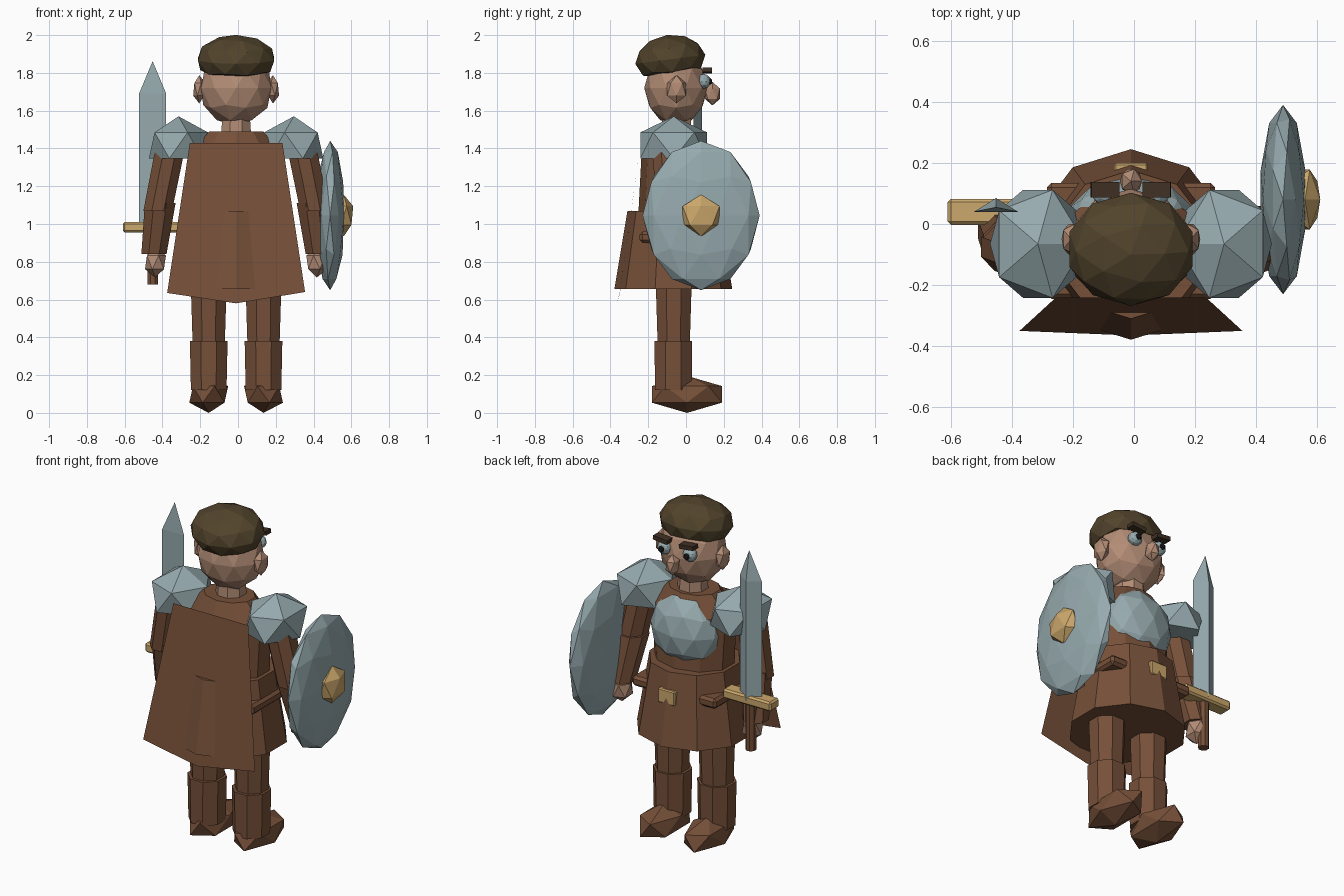
import bpy, bmesh, math
from mathutils import Matrix, Vector, Euler

if "Cube" in bpy.data.objects:
    bpy.data.objects.remove(bpy.data.objects["Cube"])

CX = -0.01  # body centre line


def material(name, r, g, b):
    m = bpy.data.materials.new(name)
    m.diffuse_color = [(c / 255 / 12.92 if c < 11 else ((c / 255 + 0.055) / 1.055) ** 2.4)
                       for c in (r, g, b)] + [1.0]
    m.use_nodes = True
    m.node_tree.nodes["Principled BSDF"].inputs["Base Color"].default_value = m.diffuse_color
    return m


LEATHER = material("brown leather", 118, 80, 57)
STEEL = material("pale steel", 150, 170, 174)
SKIN = material("skin", 178, 140, 117)
GOLD = material("brass", 204, 168, 108)
HAIR = material("dark hair", 82, 68, 44)
BROW = material("dark brow", 64, 48, 36)
BLACK = material("pupil black", 28, 28, 32)


def finish(name, bm, mat):
    bmesh.ops.recalc_face_normals(bm, faces=bm.faces)
    me = bpy.data.meshes.new(name)
    bm.to_mesh(me)
    bm.free()
    me.materials.append(mat)
    ob = bpy.data.objects.new(name, me)
    bpy.context.collection.objects.link(ob)
    return ob


def ball(name, loc, size, mat, sub=1, floor=None, rot=(0, 0, 0)):
    """Faceted ellipsoid; floor flattens everything below that unit height."""
    bm = bmesh.new()
    bmesh.ops.create_icosphere(bm, subdivisions=sub, radius=1)
    if floor is not None:
        for v in bm.verts:
            v.co.z = max(v.co.z, floor)
    bm.transform(Matrix.LocRotScale(Vector(loc), Euler(rot), Vector(size)))
    return finish(name, bm, mat)


def block(name, loc, size, mat, bevel=0.0, rot=(0, 0, 0)):
    bm = bmesh.new()
    bmesh.ops.create_cube(bm, size=1)
    bm.transform(Matrix.Diagonal((*size, 1)))
    if bevel:
        bmesh.ops.bevel(bm, geom=bm.edges[:], offset=bevel, segments=1, affect='EDGES')
    bm.transform(Matrix.LocRotScale(Vector(loc), Euler(rot), None))
    return finish(name, bm, mat)


def loft(name, rings, n, mat, turn=0.0):
    """Horizontal n-gon rings (x, y, z, rx, ry) joined into a closed solid."""
    bm = bmesh.new()
    loops = []
    for x, y, z, rx, ry in rings:
        loops.append([bm.verts.new((x + rx * math.sin(a), y + ry * math.cos(a), z))
                      for a in (turn + 2 * math.pi * i / n for i in range(n))])
    for lo, hi in zip(loops, loops[1:]):
        for i in range(n):
            j = (i + 1) % n
            bm.faces.new((lo[i], lo[j], hi[j], hi[i]))
    bm.faces.new(loops[0])
    bm.faces.new(loops[-1])
    return finish(name, bm, mat)


EIGHTH = math.pi / 8

# Tunic: flared skirt and tapered chest
loft("tunic_skirt", [(CX, -0.067, 0.655, 0.325, 0.312), (CX, -0.067, 1.07, 0.255, 0.243)], 10, LEATHER)
loft("tunic_chest", [(CX, -0.065, 1.0, 0.23, 0.19), (CX, -0.065, 1.38, 0.25, 0.17),
                     (CX, -0.065, 1.49, 0.15, 0.12)], 10, LEATHER)
ball("breastplate", (CX, 0.0, 1.27), (0.22, 0.155, 0.225), STEEL, 2)

# Belt and buckle
block("belt", (CX, -0.055, 0.93), (0.55, 0.38, 0.06), LEATHER, 0.015)
block("buckle", (CX, 0.18, 0.93), (0.11, 0.04, 0.085), GOLD, 0.006)

# Cape: a single sheet with a pointed hem
bm = bmesh.new()
cape = [(-0.255, -0.24, 1.43), (0.235, -0.24, 1.43), (0.355, -0.35, 0.64),
        (CX, -0.365, 0.58), (-0.375, -0.35, 0.635)]
bm.faces.new([bm.verts.new(p) for p in cape])
finish("cape", bm, LEATHER)

# Head
loft("neck", [(CX, -0.05, 1.42, 0.09, 0.09), (CX, -0.05, 1.58, 0.078, 0.08)], 8, SKIN, EIGHTH)
ball("head", (CX, -0.053, 1.72), (0.195, 0.168, 0.2), SKIN, 2)
ball("hair", (CX, -0.083, 1.872), (0.212, 0.187, 0.13), HAIR, 2, -0.62, (0.13, 0, 0))
ball("nose", (CX, 0.14, 1.69), (0.04, 0.047, 0.062), SKIN)

# Paired parts, mirrored about the centre line
for s, side in ((-1, "left"), (1, "right")):
    def x(d):
        return CX + s * d

    # Face
    ball(side + "_ear", (x(0.195), -0.05, 1.713), (s * -0.036, 0.058, 0.075), SKIN)
    ball(side + "_eye", (x(0.083), 0.095, 1.755), (0.042, 0.036, 0.04), STEEL, 2)
    ball(side + "_pupil", (x(0.083), 0.123, 1.755), (0.021, 0.017, 0.022), BLACK)
    block(side + "_brow", (x(0.085), 0.112, 1.812), (0.092, 0.05, 0.024), BROW, 0, (0, s * -0.1, 0))

    # Shoulder plate, arm and hand
    ball(side + "_shoulder_plate", (x(0.305), -0.065, 1.416), (s * -0.175, 0.208, 0.154), STEEL, 1, -0.447)
    loft(side + "_upper_arm", [(x(0.415), -0.075, 1.07, 0.082, 0.085),
                               (x(0.345), -0.1, 1.42, 0.085, 0.088)], 8, LEATHER, EIGHTH)
    loft(side + "_forearm", [(x(0.435), -0.015, 0.84, 0.072, 0.078),
                             (x(0.402), -0.07, 1.11, 0.088, 0.09)], 8, LEATHER, EIGHTH)
    ball(side + "_hand", (x(0.427), 0.0, 0.797), (s * -0.062, 0.07, 0.08), SKIN)

    # Leg and boot
    loft(side + "_leg", [(x(0.145), -0.065, 0.3, 0.09, 0.09),
                         (x(0.145), -0.065, 0.75, 0.105, 0.105)], 8, LEATHER, EIGHTH)
    loft(side + "_boot_shaft", [(x(0.145), -0.067, 0.12, 0.102, 0.105),
                                (x(0.145), -0.067, 0.38, 0.108, 0.108)], 8, LEATHER, EIGHTH)
    ball(side + "_foot", (x(0.145), 0.005, 0.098), (s * -0.115, 0.218, 0.098), LEATHER)

# Sword: grip, guard and ridged blade with a point
SX = -0.452
loft("sword_grip", [(SX, 0.04, 0.68, 0.03, 0.03), (SX, 0.04, 0.98, 0.03, 0.03)], 8, LEATHER, EIGHTH)
block("sword_guard", (SX, 0.04, 0.983), (0.316, 0.085, 0.056), GOLD, 0.01)
loft("sword_blade", [(SX, 0.055, 0.98, 0.083, 0.03), (SX, 0.055, 1.69, 0.083, 0.03),
                     (SX, 0.055, 1.86, 0.001, 0.001)], 3, STEEL)

# Shield on the other arm
ball("shield", (0.488, 0.08, 1.045), (0.077, 0.31, 0.395), STEEL, 2)
ball("shield_boss", (0.56, 0.08, 1.045), (0.056, 0.115, 0.11), GOLD)
